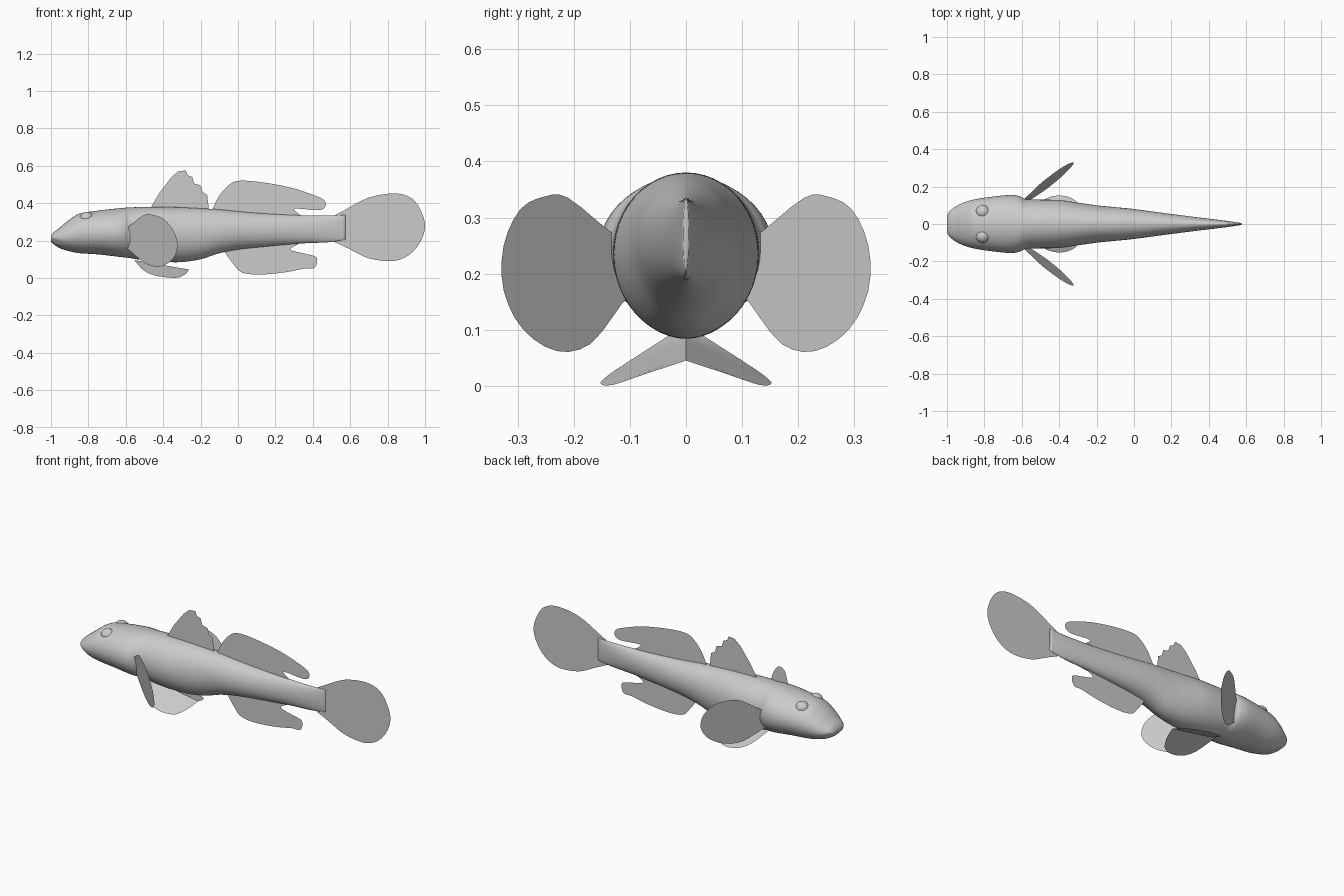
import bpy, bmesh, math
from mathutils import Vector

cube = bpy.data.objects.get("Cube")
if cube:
    bpy.data.objects.remove(cube, do_unlink=True)

grey = bpy.data.materials.new("plain grey")
grey.use_nodes = True
COLOUR = (0.6, 0.6, 0.6, 1)
grey.diffuse_color = COLOUR
grey.node_tree.nodes["Principled BSDF"].inputs["Base Color"].default_value = COLOUR


def make_object(name, verts, faces, smooth=True):
    mesh = bpy.data.meshes.new(name)
    mesh.from_pydata(verts, [], faces)
    bm = bmesh.new()
    bm.from_mesh(mesh)
    bmesh.ops.recalc_face_normals(bm, faces=bm.faces)
    bm.to_mesh(mesh)
    bm.free()
    mesh.materials.append(grey)
    obj = bpy.data.objects.new(name, mesh)
    bpy.context.collection.objects.link(obj)
    for p in mesh.polygons:
        p.use_smooth = smooth
    return obj


def spline(points, steps):
    """Smooth curve through points of any dimension."""
    pts = [Vector(p) for p in points]
    pts = [2 * pts[0] - pts[1]] + pts + [2 * pts[-1] - pts[-2]]
    out = []
    for a, b, c, d in zip(pts, pts[1:], pts[2:], pts[3:]):
        for i in range(steps):
            t = i / steps
            out.append(0.5 * (2 * b + (c - a) * t + (2 * a - 5 * b + 4 * c - d) * t * t
                              + (3 * b - 3 * c + d - a) * t ** 3))
    return out + [pts[-2]]


# Body: lofted sections of (x, top, bottom, half width)
SECTIONS = [
    (-1, .225, .195, .05), (-.985, .245, .18, .07), (-.955, .268, .16, .093),
    (-.91, .305, .145, .115), (-.85, .343, .133, .132), (-.75, .36, .126, .147),
    (-.66, .37, .116, .155), (-.61, .375, .11, .148), (-.575, .377, .106, .132),
    (-.5, .38, .094, .13), (-.4, .38, .086, .128), (-.3, .377, .085, .114),
    (-.2, .372, .1, .1), (-.1, .366, .132, .09), (0, .356, .152, .08),
    (.15, .344, .168, .06), (.33, .335, .184, .037), (.48, .334, .191, .019),
    (.575, .336, .205, .005)]
SIDES = 48
rings = spline(SECTIONS, 6)
verts, faces = [], []
for x, top, bottom, width in rings:
    mid, half = (top + bottom) / 2, (top - bottom) / 2
    for k in range(SIDES):
        a = 2 * math.pi * k / SIDES
        y, z = width * math.cos(a), mid + half * math.sin(a)
        # mouth crease, dropping back from the snout
        if x < -.92:
            crease = math.exp(-((z - .205 + (x + 1) * .35) / .009) ** 2)
            y *= 1 - .12 * crease * (-.92 - x) / .08
        verts.append((x, y, z))
for r in range(len(rings) - 1):
    for k in range(SIDES):
        n = (k + 1) % SIDES
        faces.append((r * SIDES + k, r * SIDES + n, (r + 1) * SIDES + n, (r + 1) * SIDES + k))
faces.append(tuple(range(SIDES)))
faces.append(tuple(range((len(rings) - 1) * SIDES, len(rings) * SIDES)))
make_object("body", verts, faces)

# Eyes
for side, label in ((1, "left"), (-1, "right")):
    bpy.ops.mesh.primitive_uv_sphere_add(segments=24, ring_count=14, radius=.039,
                                         location=(-.808, side * .064, .318))
    eye = bpy.context.object
    eye.name = label + "_eye"
    eye.scale = (1, .95, .9)
    eye.data.materials.append(grey)
    bpy.ops.object.shade_smooth()


# Upright fins: outlines in the middle plane
def middle_fin(name, outline, steps=4):
    edge = spline(outline, steps)
    make_object(name, [(x, 0, z) for x, z in edge], [tuple(range(len(edge)))], False)


middle_fin("tail_fin", [
    (.5, .325), (.57, .363), (.7, .43), (.84, .452), (.93, .425), (.98, .355), (1, .27),
    (.97, .185), (.91, .12), (.825, .09), (.7, .105), (.595, .155), (.5, .2)])
middle_fin("first_dorsal_fin", [
    (-.47, .37), (-.42, .455), (-.355, .54), (-.32, .57), (-.28, .575), (-.27, .55),
    (-.245, .54), (-.235, .505), (-.2, .495), (-.19, .46), (-.165, .445), (-.155, .36)], 1)
middle_fin("second_dorsal_fin", [
    (-.14, .36), (-.1, .44), (-.045, .5), (.01, .52), (.125, .512), (.275, .485),
    (.38, .452), (.455, .42), (.468, .385), (.43, .362), (.3, .37), (.35, .325)])
middle_fin("anal_fin", [
    (-.08, .15), (-.025, .075), (.02, .03), (.115, .018), (.25, .03), (.355, .05),
    (.41, .055), (.42, .11), (.355, .13), (.28, .153), (.34, .19)])

# Pectoral fins: rounded paddles swept back from the gills
PECTORAL = [(.1, .255), (.135, .275), (.21, .335), (.25, .338), (.295, .315), (.325, .25),
            (.325, .17), (.29, .1), (.23, .062), (.17, .075), (.115, .145), (.1, .16)]
# Pelvic fins: two halves meeting in a shallow cup under the belly
PELVIC = [(-.55, .03, .09), (-.51, .1, .045), (-.46, .14, .018), (-.39, .152, .004),
          (-.32, .13, .002), (-.28, .07, .022), (-.262, 0, .045)]
for side, label in ((1, "left"), (-1, "right")):
    edge = spline(PECTORAL, 3)
    make_object(label + "_pectoral_fin",
                [(-.56 + 1.24 * (y - .14) - .25 * (z - .2), side * y, z) for y, z in edge],
                [tuple(range(len(edge)))], False)
    edge = spline(PELVIC, 4)
    count = len(edge)
    inner = [(-.55 + .288 * i / (count - 1), 0, .095 - .05 * i / (count - 1))
             for i in range(count)]
    make_object(label + "_pelvic_fin",
                [(x, side * y, max(z, 0)) for x, y, z in edge] + inner,
                [(i, i + 1, count + i + 1, count + i) for i in range(count - 1)])
